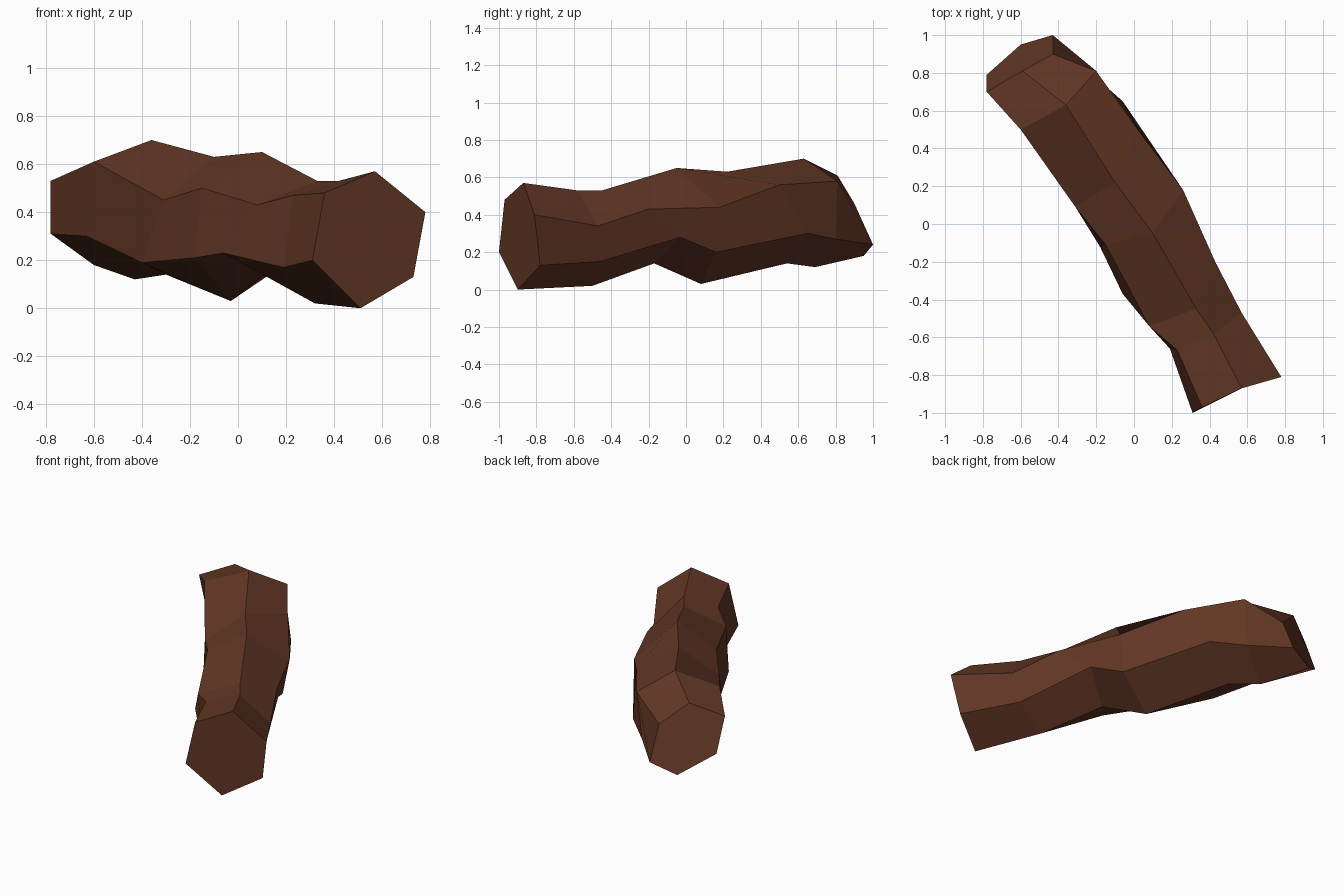
import bpy
import bmesh

# Remove only the default object
default_cube = bpy.data.objects.get("Cube")
if default_cube is not None:
    bpy.data.objects.remove(default_cube, do_unlink=True)


def make_material(name, colour):
    """One flat colour for viewport and render."""
    material = bpy.data.materials.new(name)
    material.use_nodes = True
    material.diffuse_color = colour
    shader = next(node for node in material.node_tree.nodes
                  if node.type == "BSDF_PRINCIPLED")
    shader.inputs["Base Color"].default_value = colour
    shader.inputs["Roughness"].default_value = 1
    return material


def loft_rails(name, rails, material):
    """Skin a closed faceted tube across lengthwise ridge lines, with flat caps."""
    mesh = bpy.data.meshes.new(name)
    bm = bmesh.new()
    strips = [[bm.verts.new(point) for point in rail] for rail in rails]

    # Bark panels between each pair of neighbouring ridges
    for strip, neighbour in zip(strips, strips[1:] + strips[:1]):
        for index in range(len(strip) - 1):
            bm.faces.new((strip[index], neighbour[index],
                          neighbour[index + 1], strip[index + 1]))

    # Sawn ends
    bm.faces.new([strip[0] for strip in strips])
    bm.faces.new([strip[-1] for strip in strips])

    bmesh.ops.recalc_face_normals(bm, faces=bm.faces)
    for face in bm.faces:
        face.smooth = False
    bm.to_mesh(mesh)
    bm.free()
    mesh.materials.append(material)
    log_object = bpy.data.objects.new(name, mesh)
    bpy.context.collection.objects.link(log_object)
    return log_object


# Six gnarled ridges of the log, each running from the front end to the back end
upper_right_ridge = [(.36, -.97, .48), (.23, -.67, .47), (.08, -.54, .43), (-.15, -.11, .5),
                     (-.31, .09, .45), (-.6, .5, .61), (-.78, .7, .53)]
top_ridge = [(.57, -.87, .57), (.42, -.58, .53), (.33, -.45, .53), (.1, -.05, .65),
             (-.1, .22, .63), (-.36, .63, .7), (-.59, .81, .61)]
upper_left_ridge = [(.78, -.81, .4), (.57, -.47, .34), (.43, -.2, .43), (.26, .18, .44),
                    (.02, .5, .56), (-.2, .81, .58), (-.43, .9, .46)]
lower_left_ridge = [(.73, -.78, .13), (.52, -.46, .15), (.32, -.03, .28), (.22, .16, .2),
                    (-.06, .65, .3), (-.23, .8, .27), (-.43, 1, .24)]
bottom_ridge = [(.51, -.9, 0), (.32, -.5, .02), (.11, -.17, .14), (-.03, .08, .03),
                (-.3, .54, .14), (-.43, .69, .12), (-.6, .95, .18)]
lower_right_ridge = [(.31, -1, .2), (.19, -.66, .17), (-.06, -.37, .23), (-.18, -.12, .21),
                     (-.4, .28, .19), (-.63, .59, .3), (-.78, .79, .31)]

# Wooden log
brown_wood = make_material("brown wood", (.12, .037, .018, 1))
loft_rails("log",
           [upper_right_ridge, top_ridge, upper_left_ridge,
            lower_left_ridge, bottom_ridge, lower_right_ridge],
           brown_wood)
